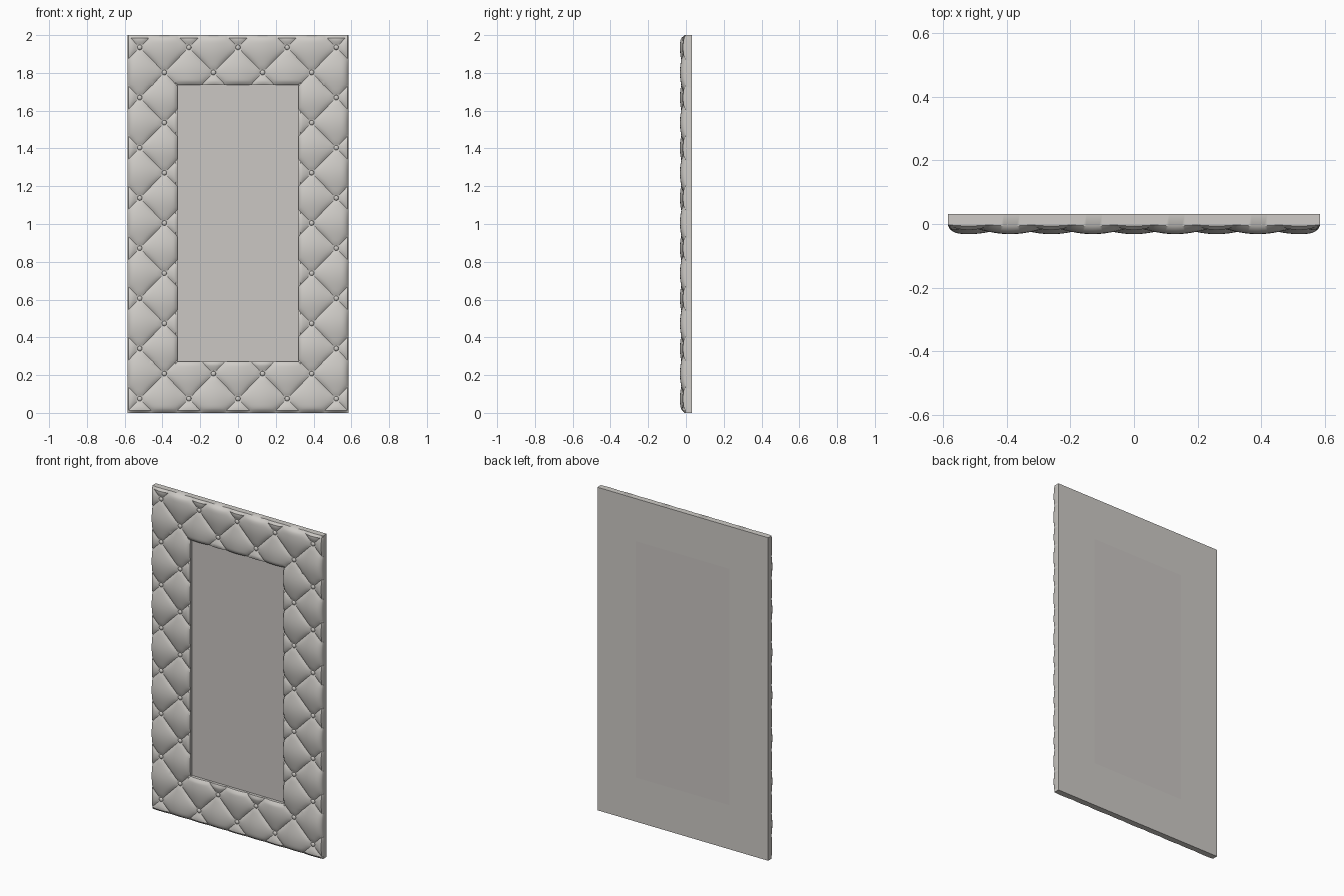
import bpy, bmesh
from math import sin, pi, exp, hypot, sqrt

if "Cube" in bpy.data.objects:
    bpy.data.objects.remove(bpy.data.objects["Cube"])

# Frame outline, opening and tuft lattice
HALF_W, HEIGHT, BACK = 0.585, 2.0, 0.032
OPEN_X, OPEN_LO, OPEN_HI = 0.32, 0.273, 1.737
PX, PZ, Z0 = 0.26, 0.2657, 0.075
STEPS = 26


def material(name, colour):
    m = bpy.data.materials.new(name)
    m.use_nodes = True
    m.diffuse_color = (*colour, 1)
    m.node_tree.nodes["Principled BSDF"].inputs["Base Color"].default_value = (*colour, 1)
    return m


def finish(bm, name, mat, angle=0.7):
    bmesh.ops.recalc_face_normals(bm, faces=bm.faces)
    mesh = bpy.data.meshes.new(name)
    bm.to_mesh(mesh)
    bm.free()
    mesh.materials.append(mat)
    ob = bpy.data.objects.new(name, mesh)
    bpy.context.collection.objects.link(ob)
    bpy.ops.object.select_all(action="DESELECT")
    ob.select_set(True)
    bpy.context.view_layer.objects.active = ob
    bpy.ops.object.shade_smooth_by_angle(angle=angle)
    return ob


def in_opening(x, z):
    return abs(x) < OPEN_X and OPEN_LO < z < OPEN_HI


def rim(distance, width):
    # Quarter-round falloff towards an edge
    t = min(max(distance / width, 0), 1)
    return sqrt(1 - (1 - t) ** 2)


def front_y(x, z):
    # Diamond pillows with creased seams and a dimple under each button
    i, j = x / PX, (z - Z0) / PZ
    u, v = i + j, i - j
    puff = abs(sin(pi * u) * sin(pi * v)) ** 0.6
    du, dv = u - round(u), v - round(v)
    r = hypot((du + dv) / 2 * PX, (du - dv) / 2 * PZ)
    depth = 0.011 + 0.021 * puff - 0.006 * exp(-(r / 0.02) ** 2)
    outer = rim(min(HALF_W - abs(x), z, HEIGHT - z), 0.035)
    gap = hypot(max(abs(x) - OPEN_X, 0), max(OPEN_LO - z, z - OPEN_HI, 0))
    return 0.002 - (depth + 0.002) * (0.3 + 0.7 * outer) * (0.6 + 0.4 * rim(gap, 0.025))


def grid_lines(origin, step, lo, hi, extras):
    # Lattice-aligned lines plus exact border lines
    n = int((hi - lo) / step) + 2
    lines = [origin + k * step for k in range(-n, n + 1)]
    lines = [p for p in lines if lo < p < hi and all(abs(p - e) > step * 0.4 for e in extras)]
    return sorted(lines + extras)


leather = material("warm white leather", (0.62, 0.60, 0.57))
glass = material("grey mirror panel", (0.60, 0.57, 0.55))

# Tufted frame
xs = grid_lines(0, PX / STEPS, -HALF_W, HALF_W, [-HALF_W, -OPEN_X, OPEN_X, HALF_W])
zs = grid_lines(Z0, PZ / STEPS, 0, HEIGHT, [0, OPEN_LO, OPEN_HI, HEIGHT])
bm = bmesh.new()
verts = [[bm.verts.new((x, front_y(x, z), z)) for z in zs] for x in xs]
for a in range(len(xs) - 1):
    for b in range(len(zs) - 1):
        if in_opening((xs[a] + xs[a + 1]) / 2, (zs[b] + zs[b + 1]) / 2):
            continue
        p, q, r, s = verts[a][b], verts[a + 1][b], verts[a + 1][b + 1], verts[a][b + 1]
        # Split each cell along the deeper diagonal so seams stay crisp
        if p.co.y + r.co.y > q.co.y + s.co.y:
            tris = ((p, q, r), (p, r, s))
        else:
            tris = ((p, q, s), (q, r, s))
        for t in tris:
            bm.faces.new(t)
for v in [v for v in bm.verts if not v.link_faces]:
    bm.verts.remove(v)

# Side walls, inner walls and back
border = [e for e in bm.edges if e.is_boundary]
walls = bmesh.ops.extrude_edge_only(bm, edges=border)["geom"]
for v in walls:
    if isinstance(v, bmesh.types.BMVert):
        v.co.y = BACK
rear = [e for e in walls if isinstance(e, bmesh.types.BMEdge) and e.is_boundary]
bmesh.ops.triangle_fill(bm, edges=rear, use_beauty=True)
finish(bm, "tufted_frame", leather)

# Mirror panel
bm = bmesh.new()
bmesh.ops.create_cube(bm, size=1)
for v in bm.verts:
    v.co.x *= 2 * OPEN_X
    v.co.y = 0.005 if v.co.y < 0 else BACK
    v.co.z = OPEN_LO if v.co.z < 0 else OPEN_HI
finish(bm, "mirror_panel", glass)

# Buttons at the seam crossings
bm = bmesh.new()
for row in range(15):
    z = Z0 + row * PZ / 2
    for col in range(-4, 5):
        x = col * PX / 2
        if (row + col) % 2 or in_opening(x, z):
            continue
        made = bmesh.ops.create_uvsphere(bm, u_segments=16, v_segments=8, radius=0.013)
        for v in made["verts"]:
            v.co = (v.co.x + x, v.co.y * 0.6 - 0.009, v.co.z + z)
finish(bm, "buttons", leather)
